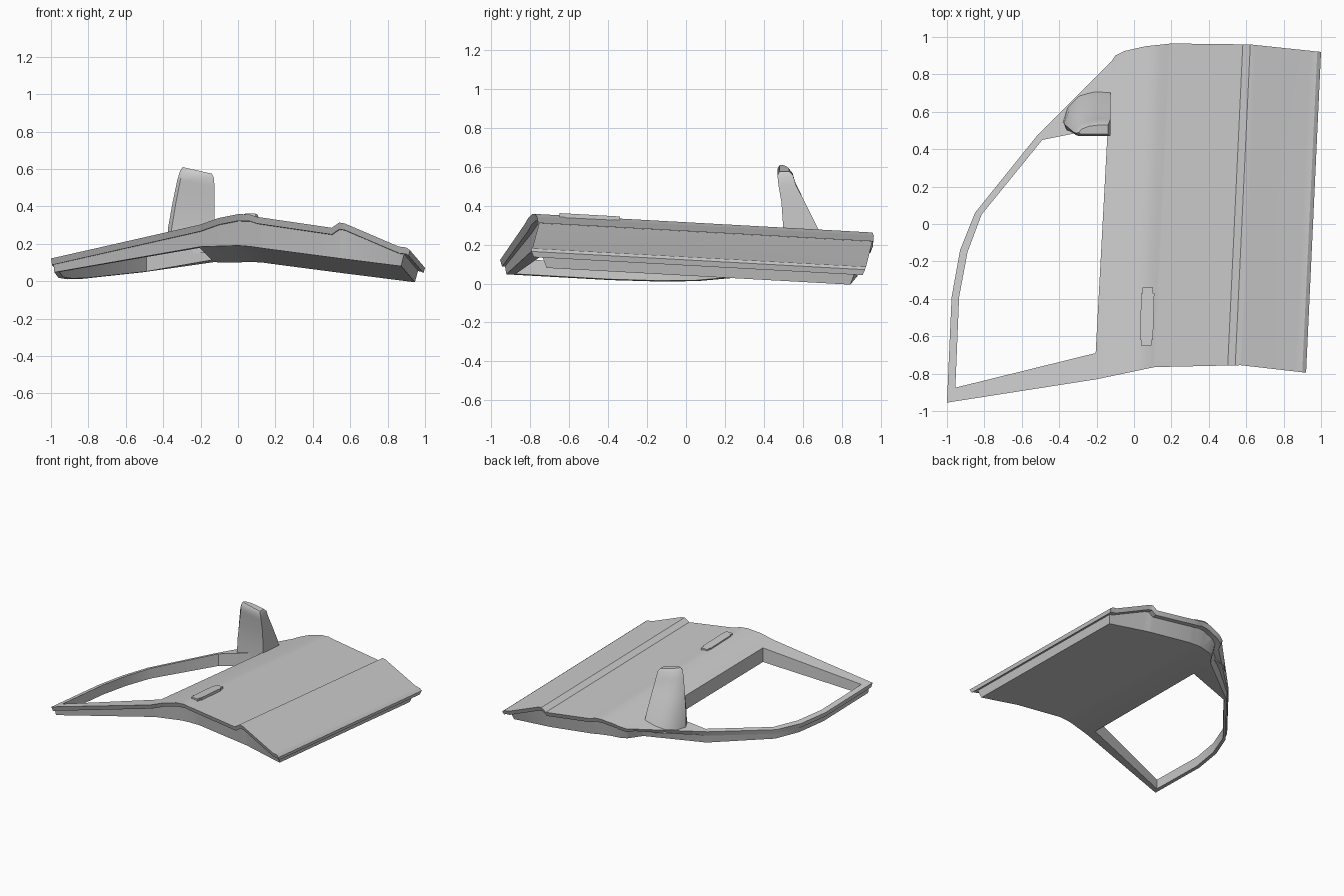
import bpy, bmesh, math
from mathutils import Vector

if "Cube" in bpy.data.objects:
    bpy.data.objects.remove(bpy.data.objects["Cube"])

grey = bpy.data.materials.new("light_grey_paint")
grey.use_nodes = True
COLOUR = (0.6, 0.6, 0.6, 1)
grey.diffuse_color = COLOUR
grey.node_tree.nodes["Principled BSDF"].inputs["Base Color"].default_value = COLOUR

SHEAR, FALL, FRONT = 0.047, 0.055, -0.78
# cross-sections of the outer and inner surfaces, across the door
OUTER = [(-1, .11), (-.2, .30), (-.1, .337), (0, .358), (.06, .358), (.1, .345),
         (.5, .287), (.54, .315), (.57, .31), (.86, .185), (.9, .18), (.92, .165)]
INNER = [(-1, .035), (-.2, .185), (0, .194), (.06, .19), (.9, .08)]


def height(profile, x, y):
    """Height of a swept cross-section that leans and falls towards the back."""
    u = x - SHEAR * (y - FRONT)
    pairs = list(zip(profile, profile[1:]))
    for (a, za), (b, zb) in pairs:
        if u <= b:
            break
    return za + (zb - za) * (u - a) / (b - a) - FALL * (y - FRONT)


def finish(bm, name, angle=25):
    bmesh.ops.recalc_face_normals(bm, faces=bm.faces)
    mesh = bpy.data.meshes.new(name)
    bm.to_mesh(mesh)
    bm.free()
    mesh.materials.append(grey)
    obj = bpy.data.objects.new(name, mesh)
    bpy.context.collection.objects.link(obj)
    bpy.ops.object.select_all(action='DESELECT')
    obj.select_set(True)
    bpy.context.view_layer.objects.active = obj
    bpy.ops.object.shade_smooth_by_angle(angle=math.radians(angle))
    return obj


# outline of the panel, and pairs of outer and inner points round the window
PANEL = [(.11, -.765), (.57, -.755), (.92, -.795), (1, .92), (.62, .96),
         (.2, .965), (.06, .95), (-.05, .925), (-.1, .9)]
FRAME = [((-.2, -.83), (-.205, -.69)), ((-1, -.955), (-.955, -.875)),
         ((-.975, -.39), (-.935, -.39)), ((-.93, -.14), (-.89, -.15)),
         ((-.85, .06), (-.815, .05)), ((-.52, .47), (-.49, .45)),
         ((-.12, .87), (-.14, .52))]


def layout(shrink, taper):
    """Panel and frame points, pulled in from the outer edge."""
    mid = Vector((.4, .08))
    panel = [mid + (Vector(p) - mid) * shrink for p in PANEL]
    outer = [Vector(a).lerp(Vector(b), taper) for a, b in FRAME]
    inner = [Vector(b) for a, b in FRAME]
    return panel, outer, inner


def slab(name, upper, lower, top, bottom):
    """Door-shaped slab between two height functions."""
    bm = bmesh.new()
    caps = []
    for level, (panel, outer, inner) in ((1, upper), (0, lower)):
        p, o, i = [[bm.verts.new((*v, level)) for v in ring]
                   for ring in (panel, outer, inner)]
        bm.faces.new([i[0], o[0]] + p + [o[-1], i[-1]])
        for k in range(len(o) - 1):
            bm.faces.new((o[k], o[k + 1], i[k + 1], i[k]))
        caps.append(([o[0]] + p + o[:0:-1], i))
    (rim_a, hole_a), (rim_b, hole_b) = caps
    for a, b in ((rim_a, rim_b), (hole_a, hole_b)):
        for k in range(len(a)):
            n = (k + 1) % len(a)
            bm.faces.new((a[k], a[n], b[n], b[k]))
    # crease lines
    for u in sorted({p[0] for p in OUTER + INNER}):
        bmesh.ops.bisect_plane(bm, geom=bm.verts[:] + bm.edges[:] + bm.faces[:],
                               plane_co=(u, FRONT, 0), plane_no=(1, -SHEAR, 0))
    for v in bm.verts:
        lo, hi = bottom(v.co.x, v.co.y), top(v.co.x, v.co.y)
        v.co.z = lo + (hi - lo) * v.co.z
    return finish(bm, name)


def skin_top(x, y):
    return height(OUTER, x, y)


# outer skin with a turned-under edge
slab("outer_skin", layout(1, 0), layout(.985, .12),
     skin_top, lambda x, y: skin_top(x, y) - .035)
# inner panel and lower window frame
slab("inner_panel", layout(.94, .3), layout(.91, .4),
     lambda x, y: skin_top(x, y) - .03, lambda x, y: height(INNER, x, y))

# door handle
bm = bmesh.new()
bmesh.ops.create_cube(bm, size=1)
bmesh.ops.bevel(bm, geom=[e for e in bm.edges if abs(e.verts[0].co.z - e.verts[1].co.z) > .5],
                offset=.1, segments=2, affect='EDGES')
for v in bm.verts:
    y = -.495 + v.co.y * .31
    x = .07 + v.co.x * .07 + .03 * (y + .495)
    v.co = (x, y, .345 - FALL * (y - FRONT) + (.024 if v.co.z > 0 else -.03))
finish(bm, "door_handle")

# wing mirror: lofted rings of height, x range, y range
RINGS = [(.15, -.38, -.125, .5, .73), (.28, -.375, -.125, .5, .68),
         (.42, -.35, -.125, .49, .61), (.54, -.325, -.125, .475, .565),
         (.59, -.31, -.13, .47, .55), (.61, -.295, -.14, .48, .53)]
SHAPE = [(.08, 0), (1, 0), (1, 1), (.65, .97), (.35, .85), (.1, .55), (0, .2)]
bm = bmesh.new()
loops = []
for z, x0, x1, y0, y1 in RINGS:
    tilt = .035 if z > .5 else 0
    loops.append([bm.verts.new((x0 + (x1 - x0) * s, y0 + (y1 - y0) * t, z - tilt * s))
                  for s, t in SHAPE])
for a, b in zip(loops, loops[1:]):
    for k in range(len(SHAPE)):
        n = (k + 1) % len(SHAPE)
        bm.faces.new((a[k], a[n], b[n], b[k]))
bm.faces.new(loops[0])
bm.faces.new(loops[-1])
finish(bm, "wing_mirror", 40)
